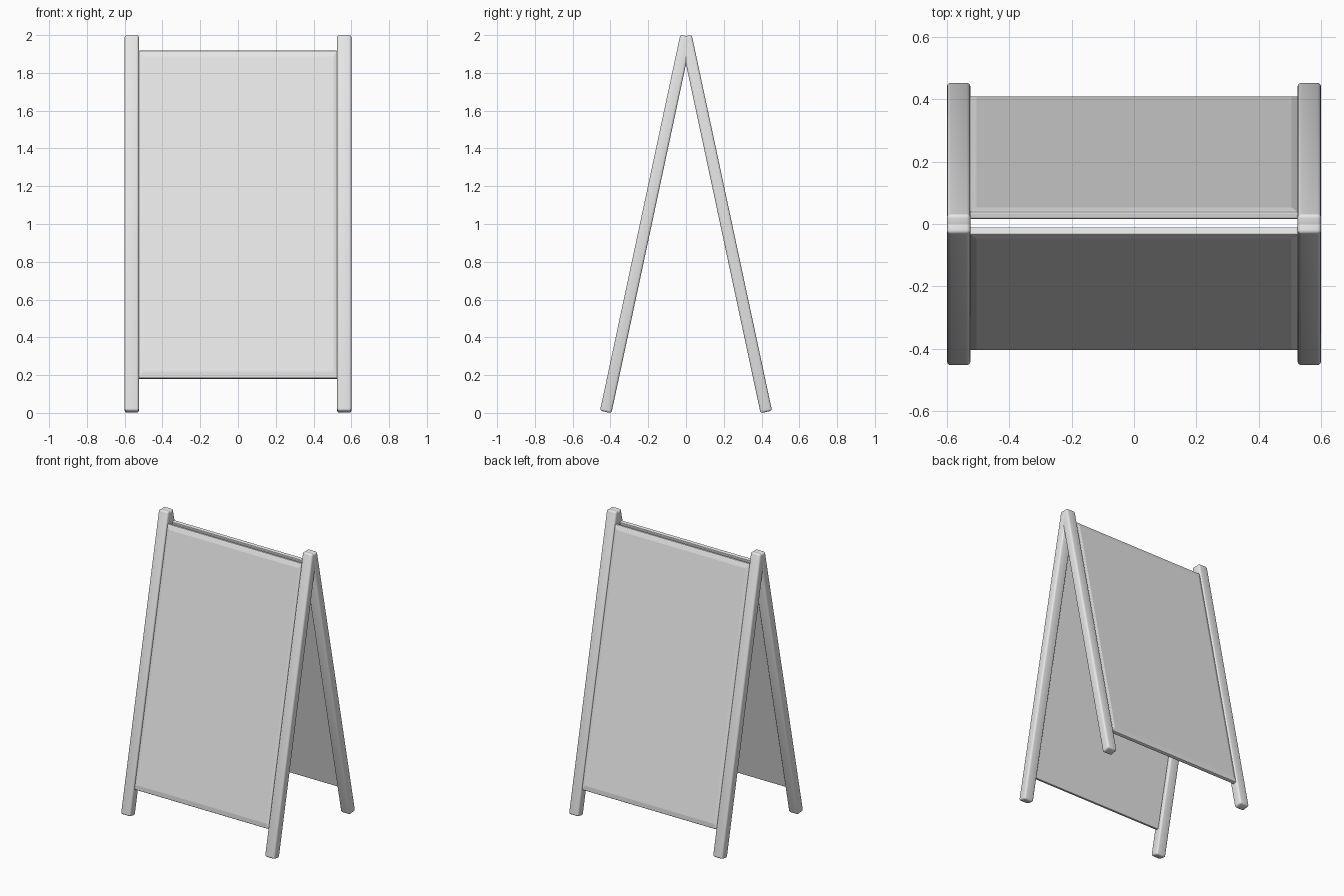
import bpy
import bmesh
from math import atan2, hypot, pi
from mathutils import Matrix

cube = bpy.data.objects.get("Cube")
if cube:
    bpy.data.objects.remove(cube, do_unlink=True)

grey = bpy.data.materials.new("light_grey")
grey.use_nodes = True
colour = (0.8, 0.8, 0.8, 1)
grey.diffuse_color = colour
grey.node_tree.nodes["Principled BSDF"].inputs["Base Color"].default_value = colour

SPREAD, RISE, FOOT = 0.425, 1.99, 0.005
LENGTH = hypot(SPREAD, RISE)
LEAN = Matrix.Rotation(-atan2(SPREAD, RISE), 4, 'X')
FRONT = Matrix.Translation((0, -SPREAD, FOOT)) @ LEAN
BACK = Matrix.Rotation(pi, 4, 'Z') @ FRONT


def box(bm, low, high):
    """Add a box spanning two corners."""
    size = [h - l for l, h in zip(low, high)]
    middle = [(h + l) / 2 for l, h in zip(low, high)]
    matrix = Matrix.Translation(middle) @ Matrix.Diagonal((*size, 1))
    bmesh.ops.create_cube(bm, size=1, matrix=matrix)


def finish(name, bm, matrix, bevel, segments, angle):
    """Place a part, round its edges and shade it smooth."""
    bm.transform(matrix)
    bmesh.ops.recalc_face_normals(bm, faces=bm.faces)
    mesh = bpy.data.meshes.new(name)
    bm.to_mesh(mesh)
    bm.free()
    mesh.materials.append(grey)
    ob = bpy.data.objects.new(name, mesh)
    bpy.context.collection.objects.link(ob)
    mod = ob.modifiers.new("rounded_edges", 'BEVEL')
    mod.width = bevel
    mod.segments = segments
    mod.limit_method = 'ANGLE'
    mod.angle_limit = 0.6
    bpy.ops.object.select_all(action='DESELECT')
    ob.select_set(True)
    bpy.context.view_layer.objects.active = ob
    bpy.ops.object.modifier_apply(modifier=mod.name)
    bpy.ops.object.shade_smooth_by_angle(angle=angle)


def leg(name, side, matrix):
    bm = bmesh.new()
    xs = sorted((side * 0.525, side * 0.6))
    box(bm, (xs[0], -0.031, 0), (xs[1], 0.031, LENGTH))
    finish(name, bm, matrix, 0.012, 3, 1.0)


def panel(name, matrix):
    bm = bmesh.new()
    box(bm, (-0.527, -0.017, 0.179), (0.527, 0.007, 1.953))
    # raised outer face with a shallow sloping border
    bm.normal_update()
    outer = min(bm.faces, key=lambda f: f.calc_center_median().y)
    raised = bmesh.ops.extrude_discrete_faces(bm, faces=[outer])["faces"][0]
    centre = raised.calc_center_median()
    for v in raised.verts:
        v.co.x -= 0.022 if v.co.x > centre.x else -0.022
        v.co.z -= 0.035 if v.co.z > centre.z else -0.035
        v.co.y = -0.024
    finish(name, bm, matrix, 0.005, 2, 0.15)


# Two leaning frames, front and back
for end, matrix, flip in (("front", FRONT, 1), ("back", BACK, -1)):
    leg(end + "_left_leg", flip, matrix)
    leg(end + "_right_leg", -flip, matrix)
panel("front_panel", FRONT)
panel("back_panel", Matrix.Translation((0, 0.005, 0)) @ BACK)
